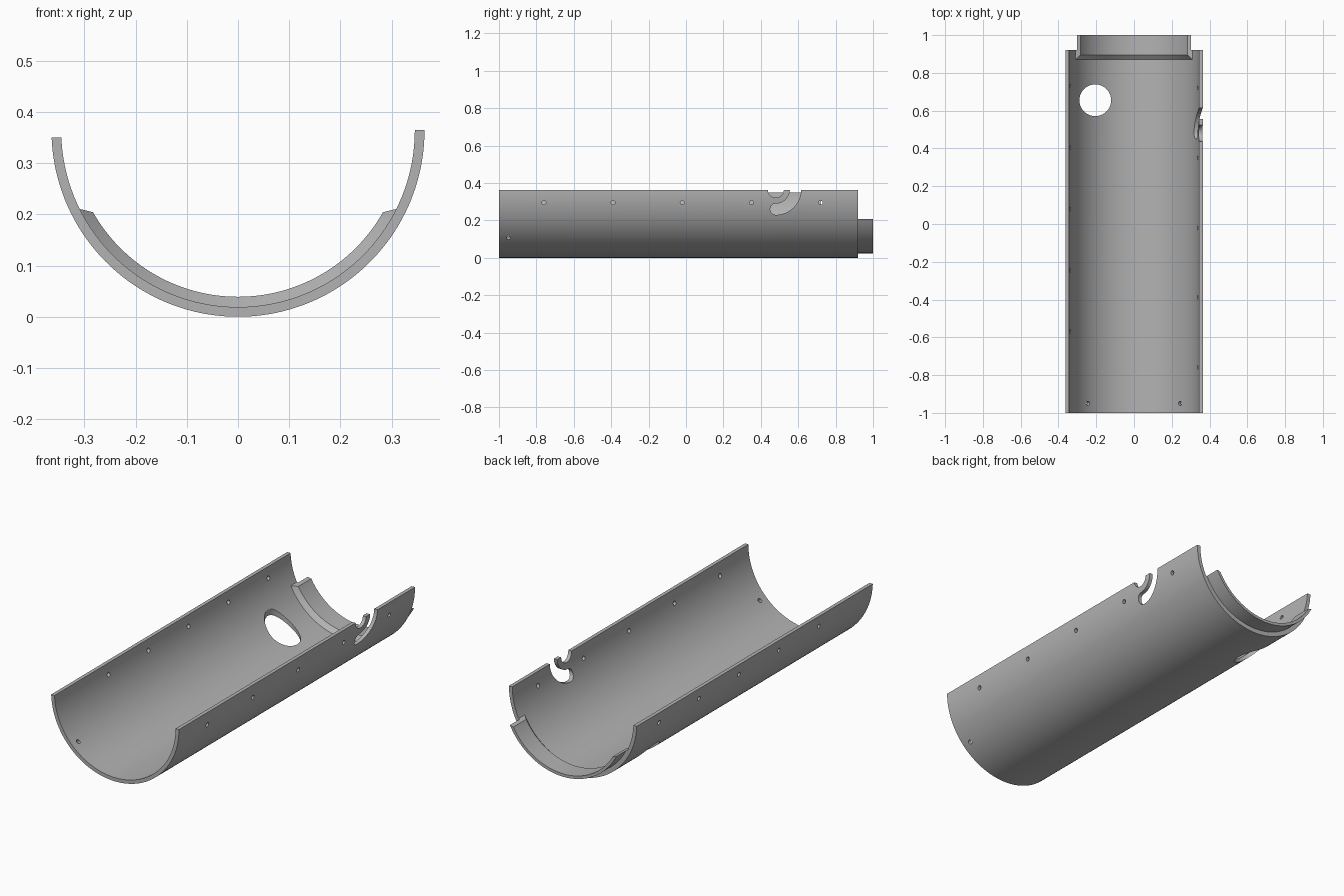
import bpy, bmesh
from math import sin, cos, acos, radians, pi
from mathutils import Matrix, Vector

cube = bpy.data.objects.get("Cube")
if cube:
    bpy.data.objects.remove(cube, do_unlink=True)

AXIS_Z = 0.364          # height of the tube's axis
R_OUT, R_IN = 0.364, 0.345

grey = bpy.data.materials.new("plain grey")
grey.use_nodes = True
grey.diffuse_color = (0.45, 0.45, 0.45, 1)
grey.node_tree.nodes["Principled BSDF"].inputs["Base Color"].default_value = grey.diffuse_color


def finish(name, bm):
    bmesh.ops.recalc_face_normals(bm, faces=bm.faces)
    mesh = bpy.data.meshes.new(name)
    bm.to_mesh(mesh)
    bm.free()
    mesh.materials.append(grey)
    obj = bpy.data.objects.new(name, mesh)
    bpy.context.collection.objects.link(obj)
    return obj


def trough(name, profile, steps=96):
    """Sweep a closed profile of (y, radius, left angle, right angle) about the
    tube axis; angles are measured from straight down."""
    bm = bmesh.new()
    sections = []
    for i in range(steps + 1):
        ring = []
        for y, r, left, right in profile:
            a = -left + (left + right) * i / steps
            ring.append(bm.verts.new((r * sin(a), y, AXIS_Z - r * cos(a))))
        sections.append(ring)
    n = len(profile)
    for s, t in zip(sections, sections[1:]):
        for k in range(n):
            bm.faces.new((s[k], s[(k + 1) % n], t[(k + 1) % n], t[k]))
    bm.faces.new(sections[0])
    bm.faces.new(sections[-1])
    return finish(name, bm)


def rod(centre, direction, radius, length, sides=24):
    """Round cutter."""
    bm = bmesh.new()
    turn = Vector(direction).to_track_quat('Z', 'Y').to_matrix().to_4x4()
    bmesh.ops.create_cone(bm, cap_ends=True, segments=sides, radius1=radius, radius2=radius,
                          depth=length, matrix=Matrix.Translation(centre) @ turn)
    return finish("hole_cutter", bm)


def slab(outline, x0, x1):
    """Cutter with a (y, z) outline, running along x."""
    bm = bmesh.new()
    face = bm.faces.new([bm.verts.new((x0, y, z)) for y, z in outline])
    moved = bmesh.ops.extrude_face_region(bm, geom=[face])["geom"]
    bmesh.ops.translate(bm, vec=(x1 - x0, 0, 0),
                        verts=[v for v in moved if isinstance(v, bmesh.types.BMVert)])
    return finish("slot_cutter", bm)


def arc(cy, cz, r, start, end, n):
    return [(cy + r * cos(radians(start + (end - start) * i / n)),
             cz + r * sin(radians(start + (end - start) * i / n))) for i in range(n + 1)]


# Half-tube shell, its left rim a little lower than the right
def left_end(r):
    return acos((AXIS_Z - 0.35) / r)


shell = trough("shell", [(y, r, left_end(r), pi / 2) for y, r in
                         ((-1, R_OUT), (0.92, R_OUT), (0.92, R_IN), (-1, R_IN))])

# Joining collar with a bevelled inner lip
WIDE, NARROW = radians(63.6), radians(60.5)
collar = trough("joining_collar", [(y, r, a, a) for y, r, a in (
    (0.87, 0.3455, WIDE), (0.92, 0.3455, WIDE), (0.92, 0.34, radians(62.8)),
    (1, 0.34, radians(62.8)), (1, 0.325, NARROW), (0.895, 0.325, NARROW))])

# Screw holes along both rims and near the front end
cutters = []
for i in range(5):
    for side, y in ((1, -0.76 + 0.37 * i), (-1, -0.57 + 0.325 * i)):
        cutters.append(rod((side * 0.35, y, 0.295), (1, 0, 0), 0.011, 0.1))
for side in (-1, 1):
    cutters.append(rod((side * 0.25, -0.95, AXIS_Z - 0.25), (side, 0, -1), 0.011, 0.1))

# Large round opening
cutters.append(rod((-0.205, 0.655, 0.15), (0, 0, 1), 0.084, 0.4, 64))

# Hooked slot and the notch above it
HY, HZ = 0.48, 0.365
hook = [(HY + 0.135, 0.45)] + arc(HY, HZ, 0.135, 0, -90, 20)
hook += arc(HY, HZ - 0.105, 0.03, -90, -270, 12)[1:-1]
hook += arc(HY, HZ, 0.075, -90, 0, 20) + [(HY + 0.075, 0.45)]
cutters.append(slab(hook, 0.25, 0.45))
cutters.append(rod((0.35, HY, HZ), (1, 0, 0), 0.043, 0.2, 40))

for cutter in cutters:
    mod = shell.modifiers.new("cut", 'BOOLEAN')
    mod.operation, mod.solver, mod.object = 'DIFFERENCE', 'EXACT', cutter
bpy.context.view_layer.update()
cut_mesh = bpy.data.meshes.new_from_object(
    shell.evaluated_get(bpy.context.evaluated_depsgraph_get()))
shell.modifiers.clear()
shell.data = cut_mesh
for cutter in cutters:
    bpy.data.objects.remove(cutter, do_unlink=True)

# Smooth curves, crisp edges
for obj in bpy.context.view_layer.objects:
    obj.select_set(obj in (shell, collar))
bpy.context.view_layer.objects.active = shell
bpy.ops.object.shade_smooth_by_angle(angle=radians(30))
